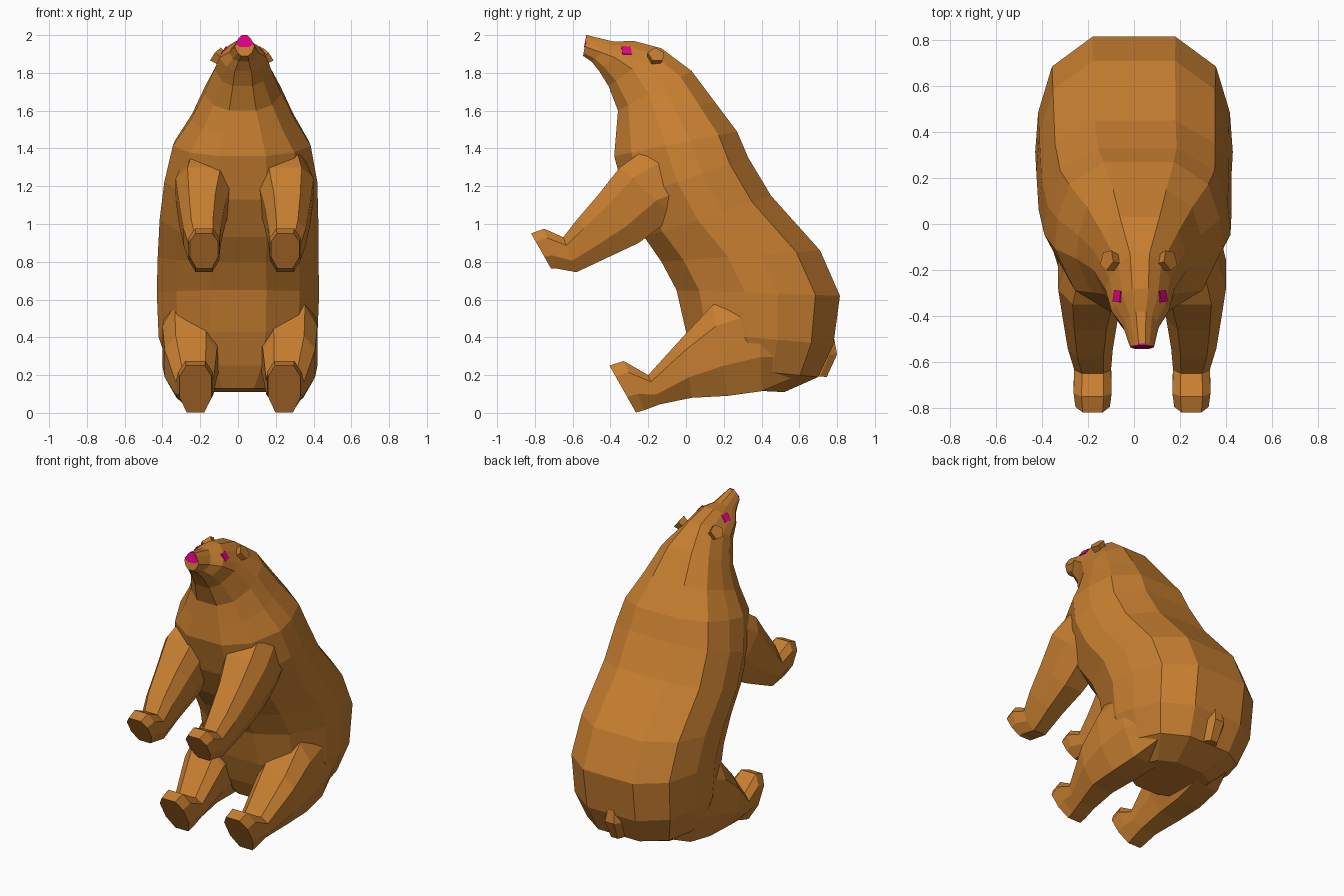
import bpy, bmesh
from mathutils import Vector, Matrix
from mathutils.bvhtree import BVHTree

cube = bpy.data.objects.get("Cube")
if cube:
    bpy.data.objects.remove(cube, do_unlink=True)


def material(name, rgb):
    m = bpy.data.materials.new(name)
    m.use_nodes = True
    m.diffuse_color = (*rgb, 1)
    m.node_tree.nodes["Principled BSDF"].inputs["Base Color"].default_value = (*rgb, 1)
    return m


FUR = material("orange_brown_fur", (0.57, 0.21, 0.03))
PINK = material("magenta", (0.78, 0.0, 0.24))


def finish(name, bm, mat):
    bmesh.ops.recalc_face_normals(bm, faces=bm.faces)
    me = bpy.data.meshes.new(name)
    bm.to_mesh(me)
    me.materials.append(mat)
    ob = bpy.data.objects.new(name, me)
    bpy.context.collection.objects.link(ob)
    return bm


# Half cross-sections: (fraction from first to second edge, fraction of half width)
TORSO = [(0, .35), (.14, .76), (.42, 1), (.62, .97), (.85, .83), (1, .42)]
HEAD = [(0, .35), (.14, .72), (.45, 1), (.62, .88), (.84, .62), (1, .28)]
LIMB = [(0, .58), (.23, 1), (.67, 1), (1, .55)]


def loft(name, rings, default=LIMB):
    """Each ring: y, z of one edge, y, z of the other, centre x, half width,
    and a cross-section if it is not the default one."""
    bm = bmesh.new()
    loops = []
    for y0, z0, y1, z1, cx, w, *own in rings:
        half = [(w * f, y0 + (y1 - y0) * t, z0 + (z1 - z0) * t)
                for t, f in (own[0] if own else default)]
        pts = half + [(-x, y, z) for x, y, z in reversed(half)]
        loops.append([bm.verts.new((cx + x, y, z)) for x, y, z in pts])
    for a, b in zip(loops, loops[1:]):
        for i in range(len(a)):
            j = (i + 1) % len(a)
            bm.faces.new((a[i], a[j], b[j], b[i]))
    bm.faces.new(loops[0])
    bm.faces.new(loops[-1])
    return finish(name, bm, FUR)


# Torso, neck and head in one skin, from the seat to the muzzle
body = loft("body", [
    (.12, .13, .52, .11, 0, .24),
    (.06, .25, .70, .19, 0, .36),
    (.00, .43, .78, .36, 0, .42),
    (-.05, .65, .815, .62, 0, .43),
    (-.13, .80, .71, .86, 0, .425),
    (-.22, .93, .45, 1.15, .005, .42),
    (-.32, 1.13, .33, 1.35, .015, .405),
    (-.38, 1.36, .27, 1.49, .02, .365),
    (-.37, 1.48, .15, 1.65, .025, .275),
    (-.36, 1.60, .03, 1.81, .025, .205),
    (-.41, 1.73, -.13, 1.93, .025, .15, HEAD),
    (-.46, 1.81, -.28, 1.97, .027, .125, HEAD),
    (-.50, 1.86, -.38, 1.965, .03, .078, HEAD),
    (-.545, 1.89, -.525, 2.0, .035, .052, HEAD)], TORSO)
skin = BVHTree.FromBMesh(body)

for side, s in (("left", 1), ("right", -1)):
    # Arm, upper edge then lower edge, from inside the shoulder to the paw
    loft(side + "_arm", [(a, b, c, d, .035 + s * x, w) for a, b, c, d, x, w in [
        (-.14, 1.45, .18, 1.10, .18, .13),
        (-.35, 1.30, -.06, 1.04, .215, .15),
        (-.46, 1.16, -.25, .90, .225, .12),
        (-.58, 1.02, -.42, .82, .225, .098),
        (-.65, .93, -.58, .745, .215, .08),
        (-.75, .975, -.69, .765, .215, .083),
        (-.82, .95, -.715, .765, .215, .075)]])
    # Leg, from inside the hip to the foot
    loft(side + "_leg", [(a, b, c, d, .01 + s * x, w) for a, b, c, d, x, w in [
        (.60, .52, .58, .19, .20, .12),
        (.38, .66, .40, .115, .235, .16),
        (.14, .57, .22, .09, .255, .155),
        (-.01, .41, .03, .08, .26, .138),
        (-.20, .20, -.14, .045, .24, .10),
        (-.33, .275, -.22, .015, .235, .092),
        (-.405, .25, -.265, .002, .235, .085)]])

    # Ear, a blunt five-sided stub leaning outward
    bm = bmesh.new()
    turn = Vector((s * .75, .2, .6)).to_track_quat('Z', 'Y').to_matrix().to_4x4()
    bmesh.ops.create_cone(bm, cap_ends=True, segments=5, radius1=.03, radius2=.048,
                          depth=.08,
                          matrix=Matrix.Translation((.02 + s * .108, -.165, 1.872)) @ turn)
    finish(side + "_ear", bm, FUR)

    # Eye, a thin square plate lying on the head
    spot, normal, _, _ = skin.find_nearest(Vector((.027 + s * .095, -.315, 1.915)))
    bm = bmesh.new()
    lie = normal.to_track_quat('Z', 'Y').to_matrix().to_4x4()
    bmesh.ops.create_cube(bm, size=1, matrix=Matrix.Translation(spot) @ lie
                          @ Matrix.Diagonal((.05, .05, .009, 1)))
    finish(side + "_eye", bm, PINK)

# Nose, a thin plate over the upper half of the muzzle tip
bm = bmesh.new()
outline = [(.025, 1.937), (.05, 1.955), (.014, 2.0),
           (-.014, 2.0), (-.05, 1.955), (-.025, 1.937)]
front = [bm.verts.new((.035 + x, -.548 + (z - 1.89) * .18, z)) for x, z in outline]
face = bm.faces.new(front)
new = bmesh.ops.extrude_face_region(bm, geom=[face])["geom"]
bmesh.ops.translate(bm, vec=(0, .008, 0),
                    verts=[v for v in new if isinstance(v, bmesh.types.BMVert)])
finish("nose", bm, PINK)

# Tail, a short stub hanging at the back
loft("tail", [(.71, .40, .785, .39, 0, .04),
              (.68, .31, .80, .31, 0, .06),
              (.64, .20, .745, .19, 0, .045)])
